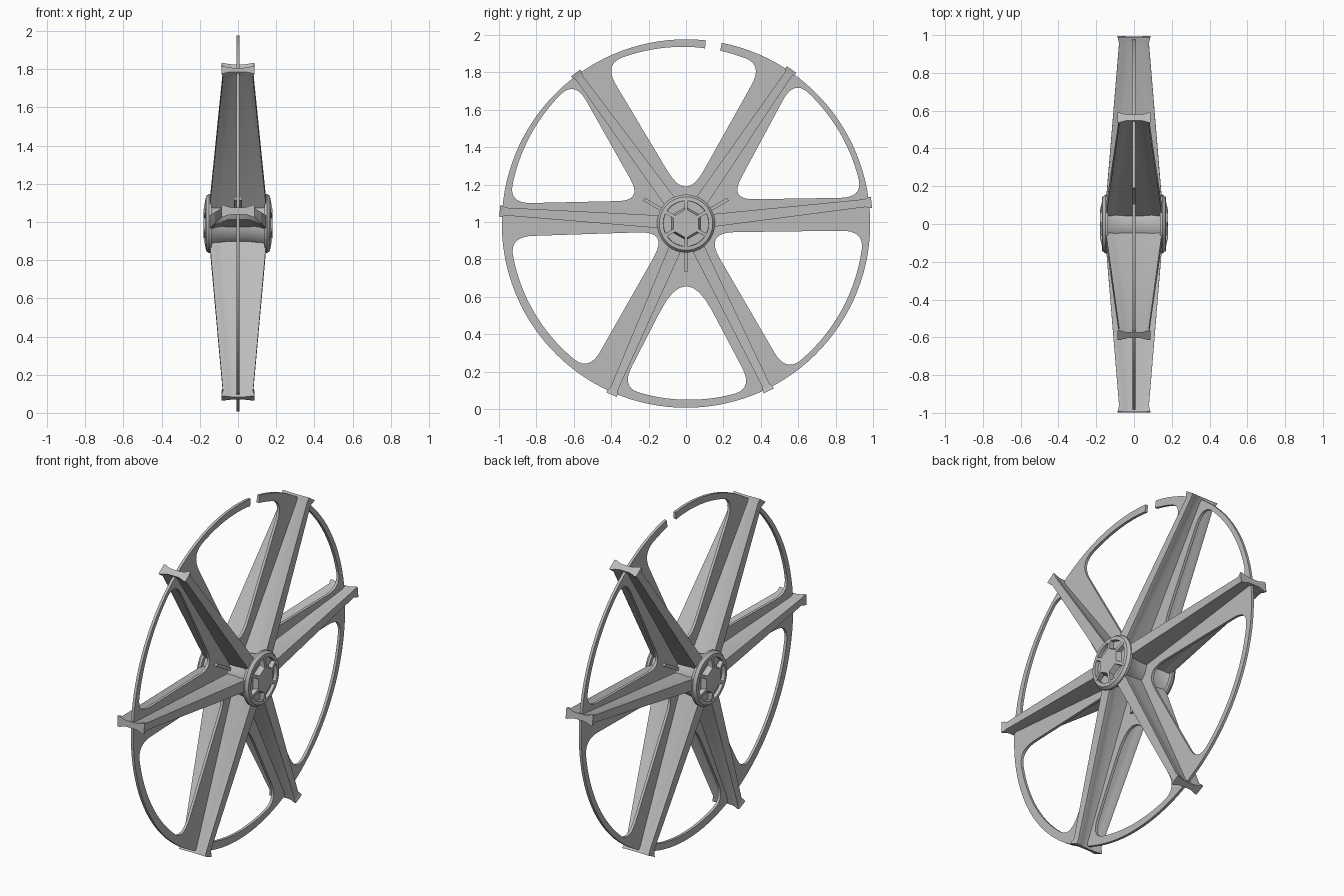
import bpy, bmesh, math
from mathutils import Vector, Matrix

if "Cube" in bpy.data.objects:
    bpy.data.objects.remove(bpy.data.objects["Cube"])

CZ = 0.992                       # axle height
RIM = 0.985                      # rim radius
SPOKES = [6.5, 55.6, 126.2, 176.2, 246.5, 296.3]

metal = bpy.data.materials.new("grey_metal")
metal.diffuse_color = (0.5, 0.5, 0.5, 1)
metal.use_nodes = True
metal.node_tree.nodes["Principled BSDF"].inputs["Base Color"].default_value = metal.diffuse_color


def finish(ob, angle=35):
    ob.data.materials.clear()
    ob.data.materials.append(metal)
    bpy.ops.object.select_all(action='DESELECT')
    ob.select_set(True)
    bpy.context.view_layer.objects.active = ob
    bpy.ops.object.shade_smooth_by_angle(angle=math.radians(angle))


def from_bmesh(name, bm):
    bmesh.ops.recalc_face_normals(bm, faces=bm.faces)
    me = bpy.data.meshes.new(name)
    bm.to_mesh(me)
    bm.free()
    ob = bpy.data.objects.new(name, me)
    bpy.context.collection.objects.link(ob)
    finish(ob)
    return ob


def loft(name, rings, close=False):
    """Skin a list of equal-length closed sections; cap the ends unless closed."""
    bm = bmesh.new()
    vs = [[bm.verts.new(p) for p in ring] for ring in rings]
    n = len(vs[0])
    for a, b in zip(vs, vs[1:] + (vs[:1] if close else [])):
        for i in range(n):
            bm.faces.new((a[i], a[(i + 1) % n], b[(i + 1) % n], b[i]))
    if not close:
        bm.faces.new(vs[0])
        bm.faces.new(vs[-1])
    return from_bmesh(name, bm)


def polar(r, deg, x=0.0):
    a = math.radians(deg)
    return Vector((x, r * math.cos(a), CZ + r * math.sin(a)))


# ---- flat web plate with six rounded windows and a split rim ----
def arc(r0, r1, a0, a1, n):
    return [(polar(r0 + (r1 - r0) * i / n, a0 + (a1 - a0) * i / n)).yz for i in range(n + 1)]


def bend(p, c, q, n=8):
    return [p * (1 - t) ** 2 + c * 2 * t * (1 - t) + q * t * t for t in [i / n for i in range(n + 1)]]


def window(corners, cut):
    """Corners run from the counter-clockwise rim end to the other rim end."""
    pts = [Vector(c) for c in corners]
    rel = [p - Vector((0, CZ)) for p in (pts[0], pts[-1])]
    aA, aB = [math.degrees(math.atan2(v.y, v.x)) % 360 for v in rel]
    rA, rB = rel[0].length, rel[1].length
    if aA < aB:
        aA += 360
    step = math.degrees(0.10 / RIM)
    rim = arc(rB, rA, aB + step, aA - step, 24)
    path = [rim[-1]] + pts + [rim[0]]
    out = []
    for i in range(1, len(path) - 1):
        c = path[i]
        d = 0.12 if i in (1, len(path) - 2) else cut
        ends = [c + (q - c).normalized() * min(d, (q - c).length) for q in (path[i - 1], path[i + 1])]
        out += bend(ends[0], c, ends[1])
    return out, rim


windows = [
    ([(0.575, 1.757), (0.233, 1.12), (0.943, 1.131)], 0.13),
    ([(0.949, 0.955), (0.10, 0.944), (0.532, 0.20)], 0.16),
    ([(0.356, 0.115), (0.0, 0.79), (-0.345, 0.12)], 0.30),
    ([(-0.516, 0.206), (-0.094, 0.95), (-0.938, 0.922)], 0.16),
    ([(-0.944, 1.099), (-0.233, 1.115), (-0.591, 1.751)], 0.13),
]
# put each window in order: counter-clockwise rim end first
loops = []
for corners, cut in windows:
    a, b = [math.atan2(c[1] - CZ, c[0]) for c in (corners[0], corners[-1])]
    if (a - b) % math.tau > math.pi:
        corners = corners[::-1]
    path, rim = window(corners, cut)
    loops.append(path + rim[1:-1])

GAP_L, GAP_R = 83.8, 78.8
path, rim = window([(-0.436, 1.837), (0.0, 1.107), (0.409, 1.837)], 0.19)
ang = lambda p: math.degrees(math.atan2(p.y - CZ, p.x))
left = [p for p in rim if ang(p) > GAP_L + 0.5]
right = [p for p in rim if ang(p) < GAP_R - 0.5]
outer = arc(RIM, RIM, GAP_R, GAP_L - 360, 120)
loops.append(outer + [polar(0.942, GAP_L).yz] + left[:-1] + path + right[1:] + [polar(0.942, GAP_R).yz])

cu = bpy.data.curves.new("web_plate", 'CURVE')
cu.dimensions = '2D'
cu.fill_mode = 'BOTH'
cu.extrude = 0.008
for loop in loops:
    sp = cu.splines.new('POLY')
    sp.points.add(len(loop) - 1)
    for pt, p in zip(sp.points, loop):
        pt.co = (p.x, p.y, 0, 1)
    sp.use_cyclic_u = True
plate = bpy.data.objects.new("web_plate", cu)
bpy.context.collection.objects.link(plate)
bpy.ops.object.select_all(action='DESELECT')
plate.select_set(True)
bpy.context.view_layer.objects.active = plate
bpy.ops.object.convert(target='MESH')
# curve plane (x, y) becomes wheel plane (y, z)
plate.data.transform(Matrix(((0, 0, 1, 0), (1, 0, 0, 0), (0, 1, 0, 0), (0, 0, 0, 1))))
finish(plate)


# ---- six tapered spokes with thickened edges and flared tips ----
def spoke_ring(deg, r, h, f, w):
    half = [(h, f), (h - 0.012, f), (h - 0.035, (f + w) / 2 - 0.002), (h - 0.055, w)]
    top = half + [(-x, t) for x, t in reversed(half)]
    sec = top + [(x, -t) for x, t in reversed(top)]
    a = math.radians(deg)
    side = Vector((0, -math.sin(a), math.cos(a)))
    return [polar(r, deg, x) + side * t for x, t in sec]


for i, deg in enumerate(SPOKES):
    loft(f"spoke_{i + 1}", [spoke_ring(deg, *s) for s in (
        (0.03, 0.148, 0.036, 0.026), (0.15, 0.146, 0.034, 0.024),
        (0.965, 0.079, 0.021, 0.011), (0.983, 0.083, 0.029, 0.016),
        (0.998, 0.087, 0.031, 0.018))])

# ---- hub core, waisted in the middle ----
loft("hub_core", [[polar(r, k * 7.5, x) for k in range(48)] for x, r in (
    (-0.15, 0.14), (-0.12, 0.125), (-0.05, 0.115), (0.05, 0.115), (0.12, 0.125), (0.15, 0.14))])

# ---- hub caps: outer ring, six ribs and a hexagonal boss on each side ----
RING = [(0.138, 0.12), (0.138, 0.155), (0.152, 0.155), (0.168, 0.143), (0.170, 0.122)]
for s, side in ((1, "right"), (-1, "left")):
    loft(f"cap_ring_{side}", [[polar(r, k * 7.5, s * x) for x, r in RING] for k in range(48)], True)
    loft(f"cap_boss_{side}", [[polar(r, 30 + k * 60, s * x) for k in range(6)]
                              for x, r in ((0.14, 0.092), (0.18, 0.077))])
    for k in range(6):
        deg = 30 + k * 60
        t = polar(1, deg + 90) - Vector((0, 0, CZ))
        loft(f"cap_rib_{side}_{k + 1}", [[polar(r, deg, s * x) + t * w for r, x in (
            (0.06, 0.14), (0.06, 0.180), (0.076, 0.180), (0.13, 0.170), (0.13, 0.14))]
            for w in (-0.009, 0.009)])

# ---- three short fins around the hub ----
for k, deg in enumerate((30, 150, 270)):
    t = polar(1, deg + 90) - Vector((0, 0, CZ))
    loft(f"hub_fin_{k + 1}", [[polar(r, deg, x) + t * w for x, w in (
        (-0.022, -0.009), (0.022, -0.009), (0.022, 0.009), (-0.022, 0.009))] for r in (0.10, 0.26)])
